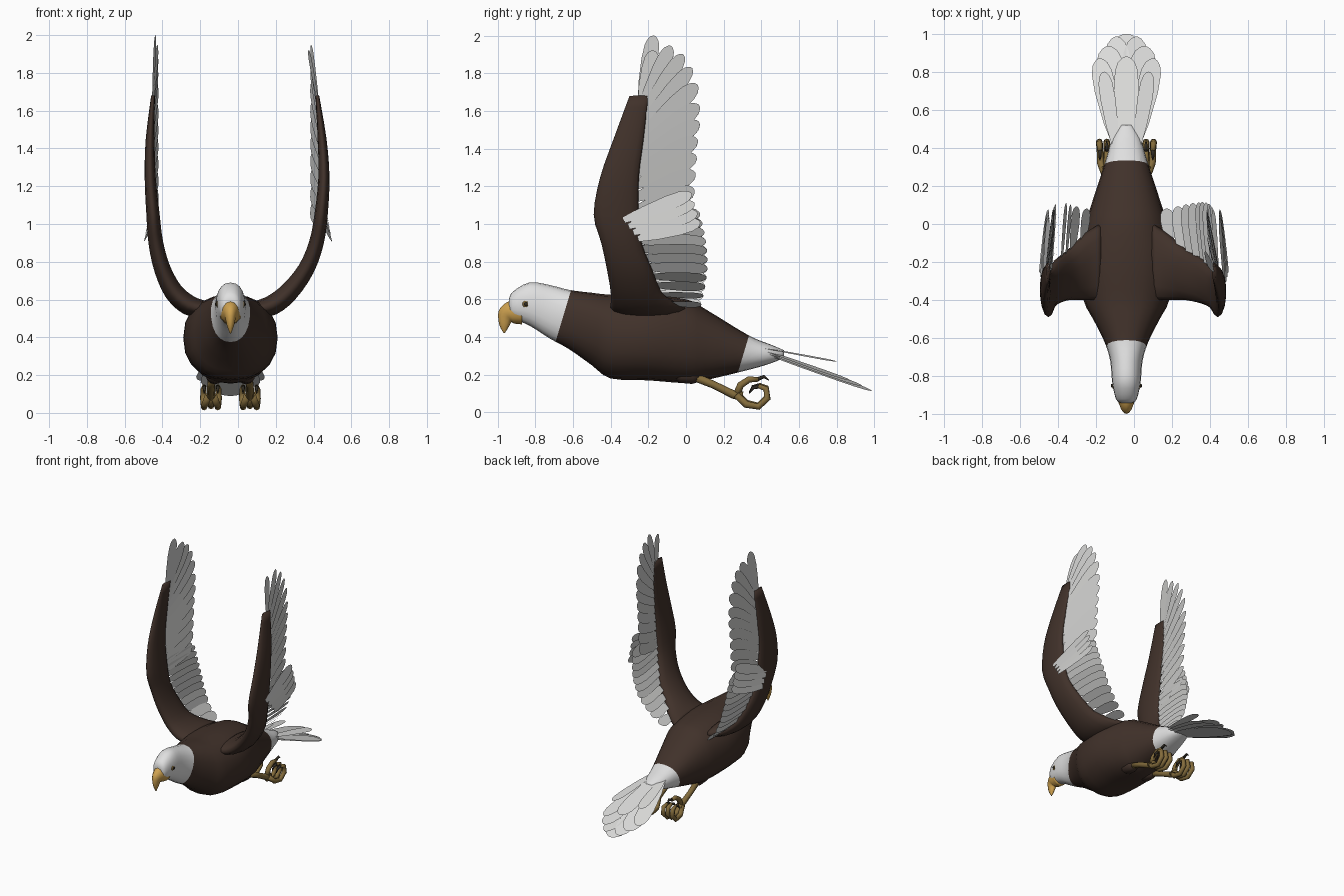
import bpy, bmesh, math
from mathutils import Vector as V

if "Cube" in bpy.data.objects:
    bpy.data.objects.remove(bpy.data.objects["Cube"])

CX = -0.04  # body centre line


def material(name, rgb):
    m = bpy.data.materials.new(name)
    m.diffuse_color = (*rgb, 1)
    m.use_nodes = True
    m.node_tree.nodes["Principled BSDF"].inputs["Base Color"].default_value = m.diffuse_color
    return m


BROWN = material("dark_brown", (0.052, 0.031, 0.023))
WHITE = material("white", (0.74, 0.74, 0.74))
GREY = material("feather_grey", (0.62, 0.62, 0.61))
TAIL = material("tail_white", (0.72, 0.72, 0.71))
GOLD = material("beak_yellow", (0.62, 0.36, 0.08))
FOOT = material("foot_ochre", (0.23, 0.15, 0.045))
BLACK = material("claw_black", (0.03, 0.025, 0.018))


def finish(bm, name, mats, smooth=True):
    me = bpy.data.meshes.new(name)
    bm.to_mesh(me)
    bm.free()
    for m in mats:
        me.materials.append(m)
    ob = bpy.data.objects.new(name, me)
    bpy.context.collection.objects.link(ob)
    if smooth:
        for p in me.polygons:
            p.use_smooth = True
    return ob


def loft(bm, rings, n=16, power=1.0):
    """Skin rings given as (centre, half axis u, half axis v)."""
    loops = []
    for c, u, v in rings:
        loop = []
        for i in range(n):
            a = math.tau * i / n
            ca, sa = math.cos(a), math.sin(a)
            ca = math.copysign(abs(ca) ** power, ca)
            sa = math.copysign(abs(sa) ** power, sa)
            loop.append(bm.verts.new(c + u * ca + v * sa))
        loops.append(loop)
    faces = []
    for a, b in zip(loops, loops[1:]):
        faces += [bm.faces.new((a[i], a[(i + 1) % n], b[(i + 1) % n], b[i])) for i in range(n)]
    faces += [bm.faces.new(loops[0][::-1]), bm.faces.new(loops[-1])]
    bmesh.ops.recalc_face_normals(bm, faces=faces)
    return faces


def spline(rows, steps):
    """Catmull-Rom interpolation of equal-length tuples."""
    out = []
    for i in range(len(rows) - 1):
        p = [rows[min(max(i + k, 0), len(rows) - 1)] for k in (-1, 0, 1, 2)]
        for s in range(steps):
            t = s / steps
            out.append(tuple(0.5 * (2 * b + (c - a) * t + (2 * a - 5 * b + 4 * c - d) * t * t
                                    + (3 * b - a - 3 * c + d) * t ** 3) for a, b, c, d in zip(*p)))
    return out + [rows[-1]]


def tube(bm, pts, radii, n=8):
    rings = []
    for i, p in enumerate(pts):
        d = (pts[min(i + 1, len(pts) - 1)] - pts[max(i - 1, 0)]).normalized()
        u = d.cross(V((1, 0, 0))).normalized()
        rings.append((p, u * radii[i], d.cross(u) * radii[i]))
    return loft(bm, rings, n)


def feather(bm, base, tip, half, normal):
    """Flat blade with a rounded tip."""
    d = tip - base
    side = normal.cross(d).normalized() * half
    prev = None
    for t, w in ((0, .4), (.3, .8), (.65, 1), (.85, .92), (.94, .68), (.985, .35), (1, .1)):
        pair = [bm.verts.new(base + d * t + side * w * k) for k in (-1, 1)]
        if prev:
            bm.faces.new((prev[0], prev[1], pair[1], pair[0]))
        prev = pair


# Body, head and rump: (y, top, bottom, half width)
profile = [(-.94, .60, .54, .03), (-.92, .64, .50, .055), (-.83, .69, .46, .075),
           (-.72, .675, .39, .085), (-.62, .65, .335, .115), (-.5, .635, .25, .175),
           (-.4, .625, .18, .225), (-.2, .625, .17, .25), (0, .60, .155, .215),
           (.1, .55, .17, .185), (.33, .41, .225, .11), (.45, .36, .26, .075), (.52, .33, .29, .03)]
bm = bmesh.new()
loft(bm, [(V((CX, y, (t + b) / 2)), V((w, 0, 0)), V((0, 0, (t - b) / 2)))
          for y, t, b, w in spline(profile, 3)], 20, 0.88)
# Neck and rump colour borders are cut as clean planes
cuts = [(V((0, -.61, .65)), V((0, 1, -.30)).normalized()), (V((0, .335, .41)), V((0, 1, -.3)).normalized())]
for co, no in cuts:
    bmesh.ops.bisect_plane(bm, geom=bm.verts[:] + bm.edges[:] + bm.faces[:], plane_co=co, plane_no=no)
for f in bm.faces:
    c = f.calc_center_median()
    f.material_index = int((c - cuts[0][0]).dot(cuts[0][1]) < 0 or (c - cuts[1][0]).dot(cuts[1][1]) > 0)
finish(bm, "body", [BROWN, WHITE])

# Hooked beak: (y, z, half axis y, half axis z, half width)
beak = [(-.87, .535, 0, .068, .06), (-.93, .53, -.015, .058, .045), (-.96, .51, -.034, .03, .03),
        (-.967, .46, -.025, .008, .018), (-.965, .42, -.003, 0, .003)]
bm = bmesh.new()
loft(bm, [(V((CX, y, z)), V((w, 0, 0)), V((0, a, b))) for y, z, a, b, w in spline(beak, 3)], 12)
finish(bm, "beak", [GOLD])

# Eyes
for s in (-1, 1):
    for name, r, out, mat in (("eye", .02, .064, FOOT), ("pupil", .01, .076, BLACK)):
        bm = bmesh.new()
        bmesh.ops.create_uvsphere(bm, u_segments=12, v_segments=8, radius=r)
        for v in bm.verts:
            v.co = V((v.co.x * .6 + CX + s * out, v.co.y - .85, v.co.z + .575))
        finish(bm, name, [mat])

# Wing arm sections: (left x, right x, z, leading y, trailing y, half thickness)
ARM = [(-.18, .10, .55, -.40, 0, .045), (-.26, .18, .57, -.40, -.05, .055),
       (-.34, .27, .64, -.40, -.13, .052), (-.40, .36, .76, -.42, -.18, .045),
       (-.435, .415, .90, -.45, -.235, .04), (-.45, .44, 1.05, -.49, -.25, .036),
       (-.465, .455, 1.25, -.455, -.25, .03), (-.465, .445, 1.45, -.385, -.225, .024),
       (-.45, .42, 1.68, -.30, -.2, .01)]


def arm_at(z, col):
    """Arm centre x, trailing y and span direction at height z."""
    for a, b in zip(ARM, ARM[1:]):
        if z <= b[2]:
            break
    t = (z - a[2]) / (b[2] - a[2])
    return a[col] + (b[col] - a[col]) * t, a[4] + (b[4] - a[4]) * t, V((b[col] - a[col], 0, b[2] - a[2]))


PRIMARY_TIPS = [(-.17, 2.0), (-.08, 1.945), (-.015, 1.90), (.03, 1.83), (.06, 1.74), (.07, 1.63), (.07, 1.54),
                (.06, 1.45), (.055, 1.36), (.05, 1.27), (.045, 1.18), (.035, 1.09)]
for side, col, tip_x, top in (("left", 0, -.425, 1.0), ("right", 1, .385, .97)):
    s = -1 if col == 0 else 1
    bm = bmesh.new()
    rows = spline(ARM, 3)
    rings = []
    for i, r in enumerate(rows):
        a, b = rows[max(i - 1, 0)], rows[min(i + 1, len(rows) - 1)]
        span = V((b[col] - a[col], 0, b[2] - a[2])).normalized()
        rings.append((V((r[col], (r[3] + r[4]) / 2, r[2])), V((0, (r[4] - r[3]) / 2, 0)),
                      span.cross(V((0, 1, 0))) * r[5]))
    loft(bm, rings, 14)
    finish(bm, side + "_wing_arm", [BROWN])

    # Primary flight feathers fan upward from the outer arm
    bm = bmesh.new()
    for i, (ty, tz) in enumerate(PRIMARY_TIPS):
        bz = 1.64 - .64 * (i / 11) ** 1.15
        x, y, span = arm_at(bz, col)
        tipx = tip_x if i else tip_x - .012
        tz = 1.6 + (tz - 1.6) * (top - .85) / .15 if tz > 1.6 and col == 1 and i == 0 else tz
        feather(bm, V((x, y - .035, bz)), V((tipx, ty, tz)), .043 if i < 4 else .05, V((1, .12 * s, -.15 * s)))
    finish(bm, side + "_primary_feathers", [GREY], False)

    # Secondary feathers trail backward from the inner arm
    bm = bmesh.new()
    for i in range(11):
        t = i / 10
        bz = 1.06 - .48 * t
        x, y, span = arm_at(bz, col)
        n = span.cross(V((0, 1, 0))).normalized() + span.normalized() * .25
        feather(bm, V((x, y - .05, bz)), V((x - s * .025, .075 + .04 * math.sin(t * 3), bz - .01)), .04, n)
    finish(bm, side + "_secondary_feathers", [GREY], False)

    # Covert feathers lie over the elbow on the outer side
    bm = bmesh.new()
    for i in range(4):
        feather(bm, V((s * (.477 + .006 * i), -.33 + .025 * i, 1.02 - .033 * i)),
                V((s * .45, .03 + .015 * i, 1.16 - .05 * i)), .04, V((1, .1, .25 * s)))
    finish(bm, side + "_covert_feathers", [GREY], False)

# Tail fan: (tip offset x, tip y, tip z, half width)
bm = bmesh.new()
feather(bm, V((CX, .40, .315)), V((CX, 1.0, .09)), .10, V((0, .35, 1)))
feather(bm, V((CX, .40, .355)), V((CX, .88, .22)), .065, V((0, .3, 1)))
for s in (-1, 1):
    for i, (x, y, z, w) in enumerate([(.055, .985, .115, .07), (.10, .935, .14, .075),
                                      (.145, .87, .17, .058), (.12, .80, .27, .04)]):
        feather(bm, V((CX + s * (.02 + .012 * i), .40, .32 + .008 * i)), V((CX + s * x, y, z)), w,
                V((s * .15, .35, 1)))
finish(bm, "tail_feathers", [TAIL], False)

# Legs with clenched feet
TOES = [(-.036, 0), (0, .006), (.036, 0)]
for s in (-1, 1):
    cx = CX + s * .103
    bm = bmesh.new()
    tube(bm, [V((cx - s * .02, y, z)) for y, z in ((-.08, .23), (-.02, .205), (.04, .195), (.075, .185))],
         [.03, .05, .045, .025], 12)
    finish(bm, "thigh", [BROWN])

    bm = bmesh.new()
    tube(bm, [V((cx - s * .015, .03, .195)), V((cx, .15, .145)), V((cx, .25, .095)), V((cx, .30, .085))],
         [.024, .02, .022, .026])
    for dx, dz in TOES:
        path = [(.27, .09, .4), (.32, .042, .9), (.385, .03, 1), (.432, .075, 1.1), (.425, .125, 1.1), (.385, .14, 1)]
        tube(bm, [V((cx + dx * k, y, z + dz)) for y, z, k in path], [.019, .019, .017, .018, .016, .012])
    tube(bm, [V((cx, y, z)) for y, z in ((.27, .095), (.29, .145), (.335, .175), (.385, .175))],
         [.02, .019, .017, .012])
    finish(bm, "foot", [FOOT])

    # Talons
    bm = bmesh.new()
    for dx, dz in TOES:
        tube(bm, [V((cx + dx, y, z + dz)) for y, z in ((.39, .138), (.355, .13), (.335, .10))], [.011, .009, .002], 6)
    tube(bm, [V((cx, y, z)) for y, z in ((.38, .176), (.415, .19), (.44, .17))], [.011, .009, .002], 6)
    finish(bm, "talons", [BLACK])
